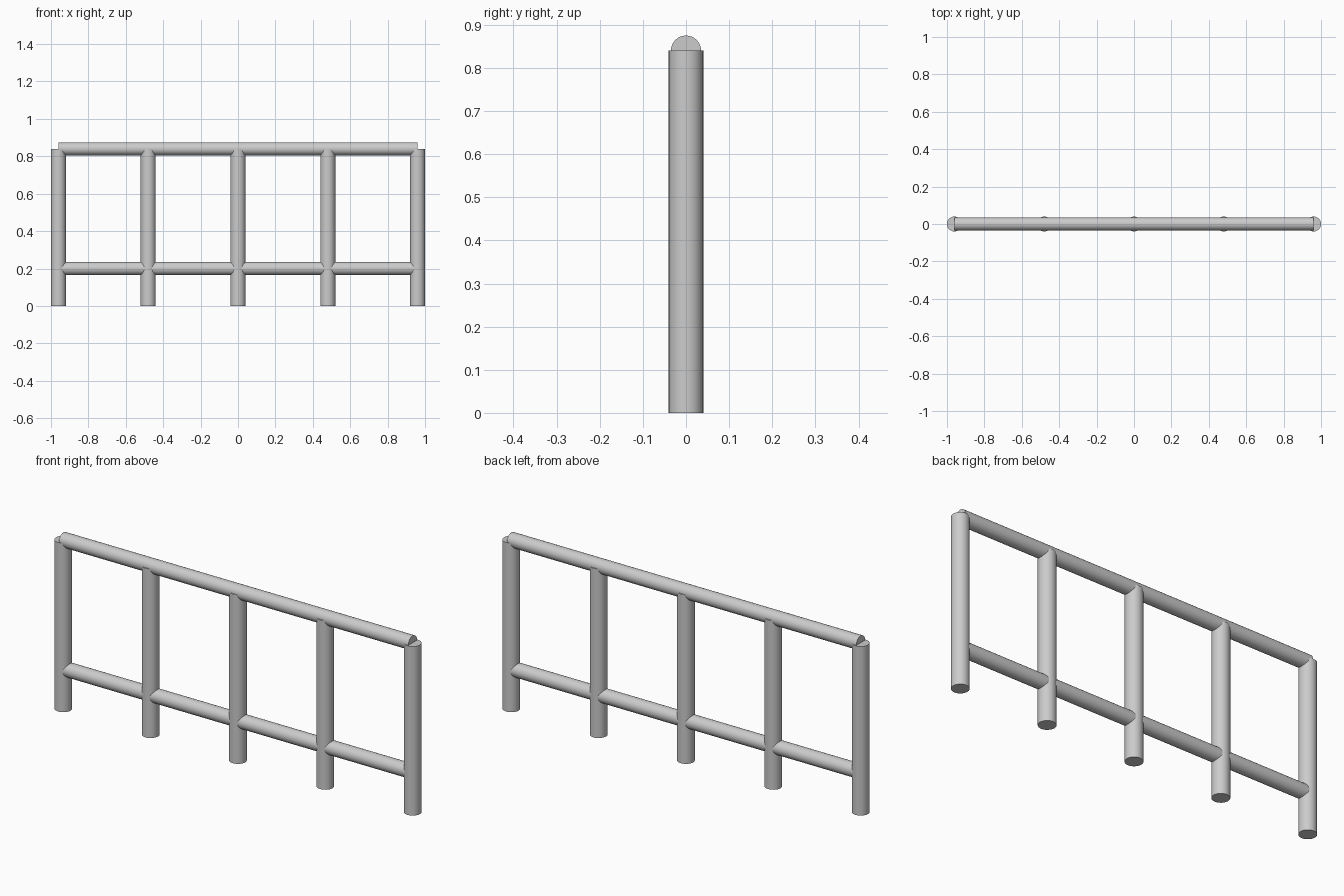
import bpy
import math

cube = bpy.data.objects.get("Cube")
if cube:
    bpy.data.objects.remove(cube, do_unlink=True)

POST_RADIUS = 0.04
POST_HEIGHT = 0.84
RAIL_RADIUS = 0.035
HALF_SPAN = 0.96

# Galvanised grey metal
metal = bpy.data.materials.new("grey_metal")
metal.use_nodes = True
grey = (0.6, 0.6, 0.6, 1)
metal.diffuse_color = grey
metal.node_tree.nodes["Principled BSDF"].inputs["Base Color"].default_value = grey


def tube(name, radius, length, location, rotation=(0, 0, 0)):
    bpy.ops.mesh.primitive_cylinder_add(
        vertices=32, radius=radius, depth=length,
        location=location, rotation=rotation)
    obj = bpy.context.object
    obj.name = name
    obj.data.materials.append(metal)
    bpy.ops.object.shade_smooth_by_angle(angle=math.radians(40))
    return obj


# Five evenly spaced upright posts
for i in range(5):
    x = HALF_SPAN * (i - 2) / 2
    tube(f"post_{i + 1}", POST_RADIUS, POST_HEIGHT, (x, 0, POST_HEIGHT / 2))

# Horizontal rails running between the end post centres
for name, z in (("top_rail", POST_HEIGHT), ("lower_rail", 0.2)):
    tube(name, RAIL_RADIUS, 2 * HALF_SPAN, (0, 0, z), (0, math.pi / 2, 0))
